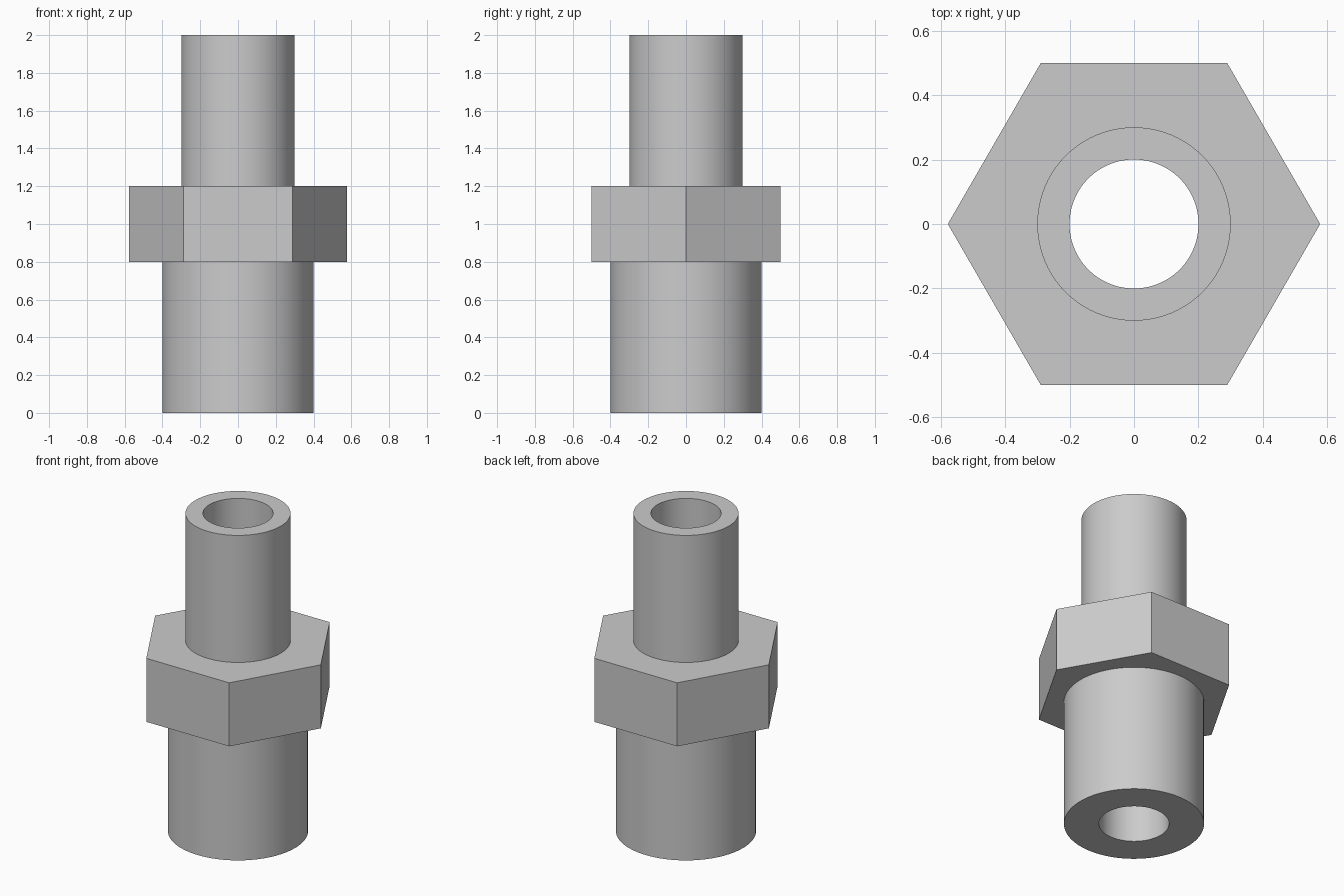
import bpy
import bmesh
from math import cos, pi, radians, tau
from mathutils import Matrix, Vector

if "Cube" in bpy.data.objects:
    bpy.data.objects.remove(bpy.data.objects["Cube"], do_unlink=True)

SEGMENTS = 96
BORE, UPPER, LOWER, HEX_FLAT = 0.2, 0.3, 0.4, 0.5

steel = bpy.data.materials.new("steel_grey")
steel.use_nodes = True
steel.diffuse_color = (0.6, 0.6, 0.6, 1)
steel.node_tree.nodes["Principled BSDF"].inputs["Base Color"].default_value = steel.diffuse_color


def circle(radius, angle):
    return radius


def hexagon(apothem, angle):
    # Corners lie on the x axis, flats face front and back
    return apothem / cos(angle % (pi / 3) - pi / 6)


def add_loop(bm, shape, size, z):
    loop = []
    for i in range(SEGMENTS):
        angle = tau * i / SEGMENTS
        offset = Vector((shape(size, angle), 0, z))
        loop.append(bm.verts.new(Matrix.Rotation(angle, 3, "Z") @ offset))
    return loop


def build_part(name, sections, closed=False):
    """Skin a run of cross-sections, each given as shape, size and height."""
    bm = bmesh.new()
    loops = [add_loop(bm, *section) for section in sections]
    pairs = list(zip(loops, loops[1:]))
    if closed:
        pairs.append((loops[-1], loops[0]))
    for a, b in pairs:
        for i in range(SEGMENTS):
            j = (i + 1) % SEGMENTS
            bm.faces.new((a[i], a[j], b[j], b[i]))
    bmesh.ops.recalc_face_normals(bm, faces=bm.faces)
    mesh = bpy.data.meshes.new(name)
    bm.to_mesh(mesh)
    bm.free()
    mesh.materials.append(steel)
    part = bpy.data.objects.new(name, mesh)
    bpy.context.collection.objects.link(part)
    bpy.ops.object.select_all(action="DESELECT")
    part.select_set(True)
    bpy.context.view_layer.objects.active = part
    bpy.ops.object.shade_smooth_by_angle(angle=radians(25))


# One machined solid: lower pipe, hexagonal collar, upper pipe and through bore
build_part("hex_pipe_fitting", [
    (circle, BORE, 0),
    (circle, LOWER, 0),
    (circle, LOWER, 0.8),
    (hexagon, HEX_FLAT, 0.8),
    (hexagon, HEX_FLAT, 1.2),
    (circle, UPPER, 1.2),
    (circle, UPPER, 2),
    (circle, BORE, 2),
], closed=True)
